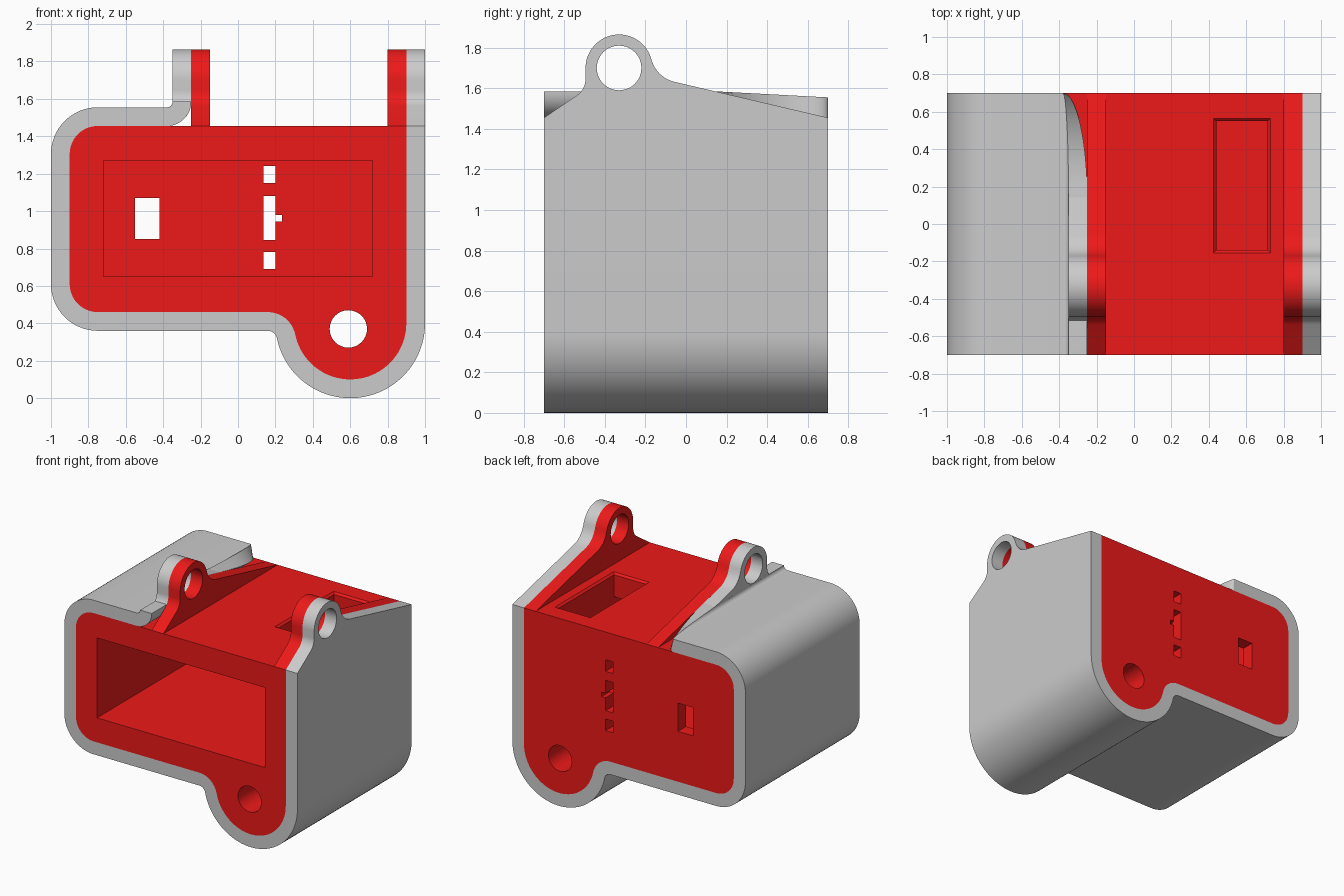
import bpy, bmesh, math

if "Cube" in bpy.data.objects:
    bpy.data.objects.remove(bpy.data.objects["Cube"])

TOP = 1.455
W = 0.1          # shell and lug thickness
D = 0.7          # half depth


def arc(cx, cz, r, a0, a1, n=16):
    return [(cx + r * math.cos(math.radians(a0 + (a1 - a0) * i / n)),
             cz + r * math.sin(math.radians(a0 + (a1 - a0) * i / n))) for i in range(n + 1)]


def finish(name, bm, mat=None, smooth=True):
    bmesh.ops.recalc_face_normals(bm, faces=bm.faces[:])
    me = bpy.data.meshes.new(name)
    bm.to_mesh(me)
    bm.free()
    ob = bpy.data.objects.new(name, me)
    bpy.context.collection.objects.link(ob)
    if mat:
        me.materials.append(mat)
    if smooth:
        shade(ob)
    return ob


def shade(ob):
    bpy.ops.object.select_all(action='DESELECT')
    ob.select_set(True)
    bpy.context.view_layer.objects.active = ob
    bpy.ops.object.shade_smooth_by_angle(angle=math.radians(30))


def loft(name, sections, mat=None, smooth=True):
    """Closed solid through a list of matching 3D loops."""
    bm = bmesh.new()
    rings = [[bm.verts.new(p) for p in s] for s in sections]
    for a, b in zip(rings, rings[1:]):
        n = len(a)
        for i in range(n):
            bm.faces.new((a[i], a[(i + 1) % n], b[(i + 1) % n], b[i]))
    bm.faces.new(rings[0])
    bm.faces.new(rings[-1])
    return finish(name, bm, mat, smooth)


def along_y(name, pts, y0, y1, mat=None, smooth=True):
    return loft(name, [[(x, y, z) for x, z in pts] for y in (y0, y1)], mat, smooth)


def along_x(name, pts, x0, x1, mat=None, smooth=True):
    return loft(name, [[(x, y, z) for y, z in pts] for x in (x0, x1)], mat, smooth)


def rect(x0, x1, z0, z1):
    return [(x0, z0), (x1, z0), (x1, z1), (x0, z1)]


def cut(ob, cutters):
    for c in cutters:
        c.hide_render = True
        m = ob.modifiers.new("cut", 'BOOLEAN')
        m.object, m.operation, m.solver = c, 'DIFFERENCE', 'EXACT'
        bpy.ops.object.select_all(action='DESELECT')
        ob.select_set(True)
        bpy.context.view_layer.objects.active = ob
        bpy.ops.object.modifier_apply(modifier=m.name)
        bpy.data.objects.remove(c)
    shade(ob)


red = bpy.data.materials.new("red")
red.diffuse_color = (0.85, 0.01, 0.01, 1)
red.use_nodes = True
red.node_tree.nodes["Principled BSDF"].inputs["Base Color"].default_value = red.diffuse_color


# Body outline, inset by off, running from the top left round to the top right
def outline(off):
    return ([(-0.38, TOP + W - off)]
            + arc(-0.75, 1.305, 0.25 - off, 90, 180)
            + arc(-0.75, 0.61, 0.25 - off, 180, 270)
            + arc(0.159, 0.31, 0.05 + off, 90, 11.5, 12)
            + arc(0.6, 0.4, 0.4 - off, 191.5, 360, 40)[1:]
            + [(1 - off, TOP)])


# Outer shell and red core
along_y("outer_shell", outline(0) + outline(W)[::-1], -D, D)
core = along_y("core", outline(W), -D, D, red)

# Openings in the core: front cavity, pin hole, rear slots, top window
tools = [along_y("cavity_cutter", rect(-0.72, 0.72, 0.65, 1.27), -0.8, 0.6, smooth=False),
         along_y("pin_cutter", arc(0.59, 0.37, 0.1, 0, 348.75, 31), -0.8, 0.8, smooth=False)]
for r in [(-0.55, -0.42, 0.85, 1.07), (0.135, 0.2, 1.15, 1.24), (0.135, 0.2, 0.69, 0.78),
          (0.135, 0.2, 0.845, 1.08), (0.19, 0.235, 0.945, 0.98)]:
    tools.append(along_y("slot_cutter", rect(*r), 0.5, 0.8, smooth=False))
tools.append(loft("window_cutter", [[(x, y, z) for x, y in rect(0.44 - e, 0.715 + e, -0.14 - e, 0.55 + e)]
                                    for z, e in ((1.2, 0), (TOP - 0.015, 0), (TOP + 0.015, 0.03))],
                  smooth=False))
cut(core, tools)


# Lugs: eye, fillets and sloping arm, seen from the side
def lug(name, x0, x1, mat=None, raised=False):
    eye = arc(-0.33, 1.70, 0.165, 180, 14, 32)
    front = arc(-0.595, 1.647, 0.1, -38 if raised else -56, 0, 10)
    back = arc(-0.024, 1.778, 0.15, 194, 257, 12)[1:]
    end = [(0.142, 1.585)] if raised else [(D, TOP)]
    start = [] if raised else [(-D, TOP)]
    ob = along_x(name, start + front + eye + back + end, x0, x1, mat)
    cut(ob, [along_x("eye_cutter", arc(-0.33, 1.70, 0.11, 0, 352.5, 47), x0 - 0.1, x1 + 0.1, smooth=False)])


lug("left_inner_lug", -0.25, -0.15, red)
lug("right_inner_lug", 0.8, 0.9, red)
lug("right_outer_lug", 0.9, 1.0)
lug("left_outer_lug", -0.35, -0.25, raised=True)

# Curled lip from the shell top up to the left lug, swept away along the arm slope
secs = []
for i in range(-1, 17):
    a = -89 * max(i, 0) / 16
    y = -D if i < 0 else D - (1.585 + 0.13 * math.sin(math.radians(a)) - TOP) / 0.2333
    ring = arc(-0.38, 1.585, 0.13, -90, a, 12) + arc(-0.38, 1.585, 0.03, a, -90, 12)
    secs.append([(x, min(y, D), z) for x, z in ring])
loft("lug_lip", secs)
